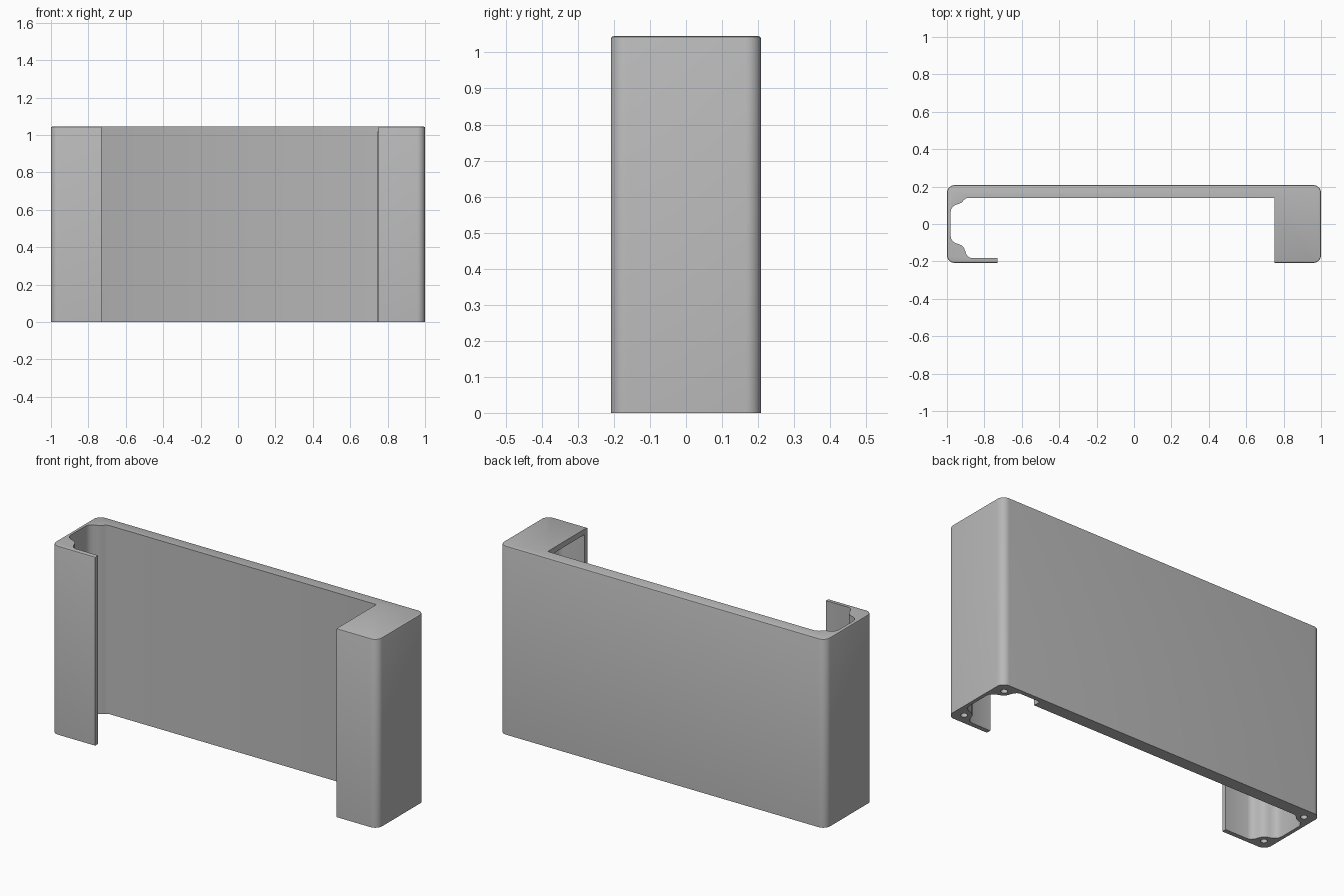
import bpy, bmesh
from math import cos, sin, pi, radians

cube = bpy.data.objects.get("Cube")
if cube:
    bpy.data.objects.remove(cube, do_unlink=True)

HX, HY, H = 1.0, 0.208, 1.045      # half length, half depth, height
WALL = 0.183                       # inner face of the thin flaps
ROUND = 0.042                      # outer corner radius
CAP = 0.03                         # thickness of the closed end's top

grey = bpy.data.materials.new("light_grey")
grey.use_nodes = True
grey.diffuse_color = (0.48, 0.48, 0.48, 1)
grey.node_tree.nodes["Principled BSDF"].inputs["Base Color"].default_value = (0.48, 0.48, 0.48, 1)


def arc(cx, cy, r, start, end, n=8):
    return [(cx + r * cos(radians(start + (end - start) * i / n)),
             cy + r * sin(radians(start + (end - start) * i / n))) for i in range(n + 1)]


def prism(name, outline, z0, z1, rim=0):
    """Extrude an outline; the first `rim` points get a softened top edge."""
    bm = bmesh.new()
    low = [bm.verts.new((x, y, z0)) for x, y in outline]
    top = [bm.verts.new((x, y, z1)) for x, y in outline]
    bm.faces.new(low[::-1])
    bm.faces.new(top)
    n = len(outline)
    for i in range(n):
        j = (i + 1) % n
        bm.faces.new((low[i], low[j], top[j], top[i]))
    bmesh.ops.recalc_face_normals(bm, faces=bm.faces)
    if rim:
        edges = [bm.edges.get((top[i], top[i + 1])) for i in range(rim - 1)]
        bmesh.ops.bevel(bm, geom=edges, offset=0.007, segments=2, profile=0.5, affect='EDGES')
    mesh = bpy.data.meshes.new(name)
    bm.to_mesh(mesh)
    bm.free()
    obj = bpy.data.objects.new(name, mesh)
    bpy.context.collection.objects.link(obj)
    mesh.materials.append(grey)
    return obj


def cut(target, cutter):
    mod = target.modifiers.new("cut", 'BOOLEAN')
    mod.operation, mod.solver, mod.object = 'DIFFERENCE', 'EXACT', cutter
    bpy.context.view_layer.objects.active = target
    bpy.ops.object.modifier_apply(modifier=mod.name)
    bpy.data.objects.remove(cutter, do_unlink=True)


# Inner contour of one screw boss: flap side first, side wall last
boss = [(-0.868, -WALL), (-0.884, -0.177), (-0.896, -0.163), (-0.902, -0.145),
        (-0.909, -0.128), (-0.922, -0.114), (-0.94, -0.107), (-0.957, -0.101),
        (-0.97, -0.091), (-0.978, -0.078), (-0.981, -0.06)]
boss_back = [(x, -y) for x, y in boss[::-1]]

# Outer wall, running counterclockwise from the right flap to the closed end
cx, cy = HX - ROUND, HY - ROUND
outer = [(0.75, -HY)] + arc(cx, -cy, ROUND, -90, 0) + arc(cx, cy, ROUND, 0, 90)
outer += arc(-cx, cy, ROUND, 90, 180) + arc(-cx, -cy, ROUND, 180, 270) + [(-0.73, -HY)]

# Inner wall: flap tip, boss, open side wall, boss, thick back panel
inner = [(-0.73, -WALL)] + boss + [p for p in boss_back if p[1] < 0.12]
inner += [(-0.908, 0.13), (-0.892, 0.14), (0.75, 0.14)]

body = prism("bracket_body", outer + inner, 0, H, rim=len(outer))

# Hollow below the cap of the closed end
hollow = [(0.7, -WALL)] + [(-x, y) for x, y in boss + boss_back]
hollow += [(0.745, WALL), (0.745, 0.13), (0.7, 0.13)]
cut(body, prism("hollow_cutter", hollow, -0.1, H - CAP))

# Blind screw holes in the underside
for sx in (-1, 1):
    for sy in (-1, 1):
        ring = arc(sx * 0.942, sy * 0.15, 0.017, 0, 345, 23)
        cut(body, prism("screw_hole_cutter", ring, -0.05, 0.15))

bpy.ops.object.select_all(action='DESELECT')
body.select_set(True)
bpy.context.view_layer.objects.active = body
bpy.ops.object.shade_smooth_by_angle(angle=radians(35))
